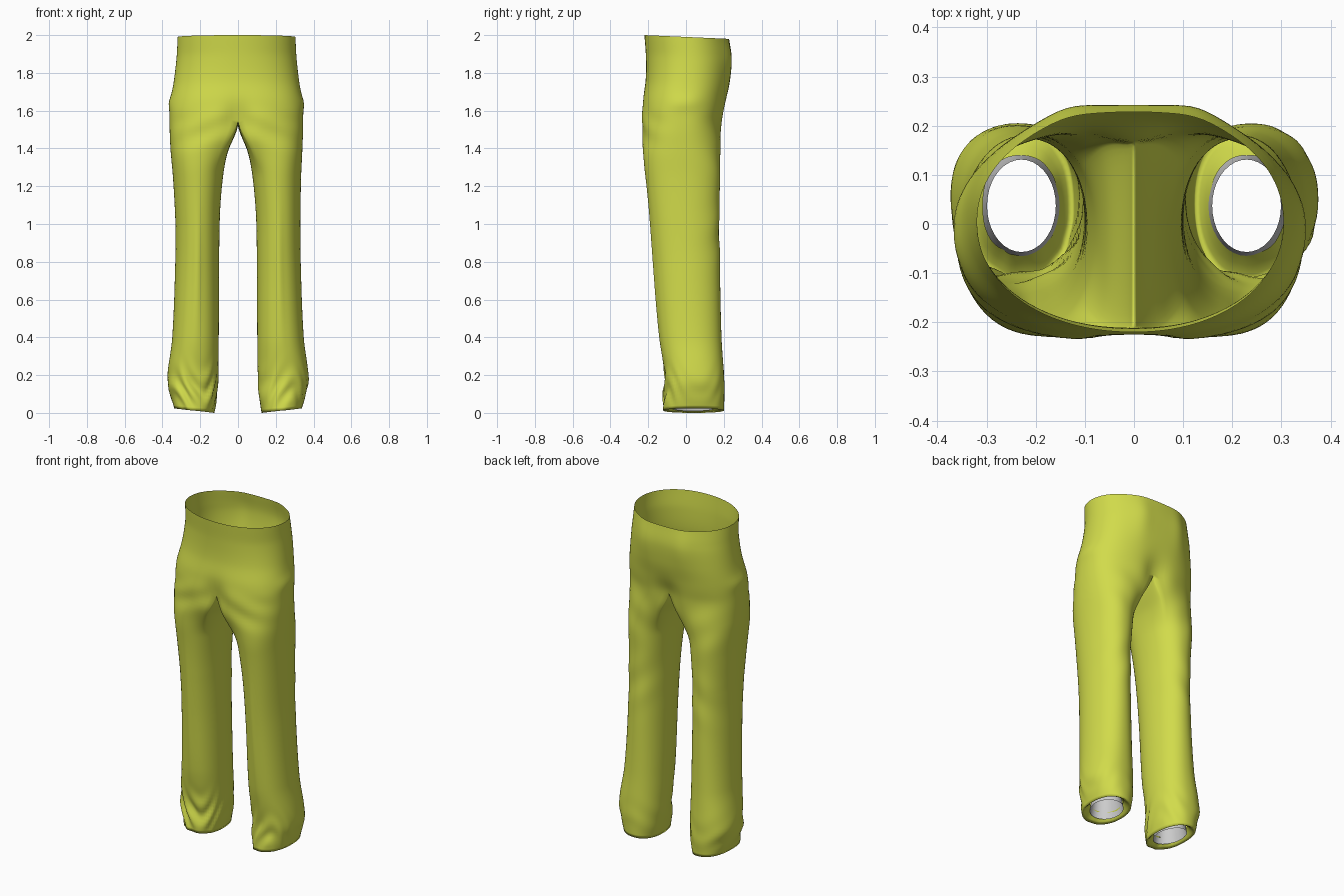
import bpy, bmesh, math
from math import sin, cos, pi, exp

if "Cube" in bpy.data.objects:
    bpy.data.objects.remove(bpy.data.objects["Cube"])

# Profile rows: z, inner x, outer x, front y, back y
ROWS = [
    (0.00, .125, .338, -.120, .200), (0.08, .112, .357, -.114, .203),
    (0.18, .105, .374, -.108, .202), (0.40, .102, .348, -.138, .188),
    (0.80, .100, .332, -.168, .179), (1.05, .095, .331, -.190, .176),
    (1.25, .077, .334, -.213, .181), (1.40, .050, .341, -.236, .189),
    (1.55, .000, .345, -.241, .198), (1.65, .000, .340, -.232, .214),
    (1.76, .000, .323, -.214, .233), (1.88, .000, .310, -.212, .242),
    (2.00, .000, .304, -.220, .228)]
CROTCH = 1.55      # height where the seat splits into two legs
SPLIT = 0.75 * pi  # part of the leg loop that continues up into the seat
N = 72             # points round one leg


def profile(z):
    """Smooth (Hermite) interpolation of the profile rows."""
    i = max(k for k in range(len(ROWS) - 1) if ROWS[k][0] <= z + 1e-9)
    a, b = ROWS[i], ROWS[i + 1]
    p, q = ROWS[max(i - 1, 0)], ROWS[min(i + 2, len(ROWS) - 1)]
    h = b[0] - a[0]
    t = (z - a[0]) / h
    out = []
    for k in range(1, 5):
        m0 = (b[k] - p[k]) / (b[0] - p[0]) * h
        m1 = (q[k] - a[k]) / (q[0] - a[0]) * h
        out.append((2*t**3 - 3*t*t + 1)*a[k] + (t**3 - 2*t*t + t)*m0
                   + (3*t*t - 2*t**3)*b[k] + (t**3 - t*t)*m1)
    out[0] = max(out[0], 0) if z < 1.549 else 0
    return out


def power(v, n):
    return math.copysign(abs(v) ** (2 / n), v)


def bump(v, width):
    return exp(-(v / width) ** 2)


def wrinkle(x, z, a, side):
    """Cloth folds, as an outward offset."""
    front, back = bump(a + pi/2, .9), bump(a - pi/2, .9)
    d = .008 * bump(a + pi/2, .16) * bump(z - .75, .40)            # pressed crease
    hem = bump(z - .12, .10) * (1.2 if side < 0 else .7)
    d += .009 * hem * (front + .2) * sin(42*z + 5*sin(2*a + side) + 2*cos(3*a))
    d += .005 * front * bump(z - 1.50, .09) * sin(40 * (z - 1.6 + .5*x))
    d += .003 * back * bump(z - 1.40, .16) * sin(26 * (z - .8*x))
    d += .003 * back * bump(z - .95, .15) * sin(26 * (z + .9*x))
    d += .008 * bump(a, .45) * bump(z - 1.64, .04)                 # pocket bulge
    return d


def point(z, a, side):
    xi, xo, yf, yb = profile(z)
    cy, ry = (yf + yb) / 2, (yb - yf) / 2
    # leg outline
    n = 2.25 - .2 * bump(z - .8, .4)
    lx = (xi + xo)/2 + (xo - xi)/2 * power(cos(a), n)
    ly = cy + ry * power(sin(a), n)
    # seat outline, or the crotch seam on the inner plane
    u = 0
    if abs(a) <= SPLIT + 1e-6:
        b = a * (pi/2) / SPLIT
        n = 2.4 - .3 * min(max((z - 1.6) / .3, 0), 1)
        sx = xi + (xo - xi) * power(max(cos(b), 0), n)
        sy = cy + ry * power(sin(b), n)
        if abs(abs(a) - SPLIT) < 1e-6:
            sx = xi
    else:
        u = (abs(a) - SPLIT) / (pi - SPLIT)
        sx, sy = xi, cy + math.copysign(ry * cos(u * pi/2), a)
    t = min(max((z - 1.25) / (CROTCH - 1.25), 0), 1)
    w = t * t * (3 - 2*t)
    x, y = lx + (sx - lx)*w, ly + (sy - ly)*w
    fade = min(x / .06, 1)
    # hollow at the front and back seams, and fuller sides of the seat back
    y -= (y - cy) * .14 * bump(x, .07) * bump(z - 1.53, .10)
    if y > cy:
        y += .012 * bump(x - .13, .06) * bump(z - 1.88, .16) * (y - cy) / ry
    d = wrinkle(x, z, a, side) * fade
    x, y = x + d * cos(a) * fade, y + d * sin(a)
    # sagging crotch, sloping hem and dipped waist
    zz = z - .03 * w * sin(u * pi/2)
    low = max(0, 1 - z / .15)
    zz += low * (.012 + .012 * cos(a))
    zz -= max(0, (z - 1.85) / .15) * .010 * (1 - (cy - y) / ry)
    if side < 0 and z > 1.0:
        x *= 1 + .05 * min((z - 1.0) / .4, 1)
    return side * x, y, zz


def loft(bm, rings, closed):
    for r, s in zip(rings, rings[1:]):
        m = len(r)
        for i in range(m if closed else m - 1):
            j = (i + 1) % m
            bm.faces.new((r[i], r[j], s[j], s[i]))


def finish(bm, name, mat=None):
    bmesh.ops.remove_doubles(bm, verts=bm.verts, dist=.0004)
    bmesh.ops.recalc_face_normals(bm, faces=bm.faces)
    me = bpy.data.meshes.new(name)
    bm.to_mesh(me)
    bm.free()
    for p in me.polygons:
        p.use_smooth = True
    ob = bpy.data.objects.new(name, me)
    bpy.context.collection.objects.link(ob)
    if mat:
        me.materials.append(mat)
    return ob


cloth = bpy.data.materials.new("yellow_green_cloth")
cloth.diffuse_color = (.64, .71, .07, 1)
cloth.use_nodes = True
cloth.node_tree.nodes["Principled BSDF"].inputs["Base Color"].default_value = cloth.diffuse_color

# Trousers: two legs with turned-in hems, joined to the seat halves
loop = [-pi + 2*pi*i/N for i in range(N)]
arc = [a for a in loop if abs(a) <= SPLIT + 1e-6]
bm = bmesh.new()
for side in (1, -1):
    leg_z = [CROTCH * k / 80 for k in range(81)]
    legs = [[bm.verts.new(point(z, a, side)) for a in loop] for z in leg_z]
    hem = []
    for gx, gy, lift in ((.90, .88, .010), (.81, .76, .025), (.72, .63, .050)):
        hem.append([bm.verts.new((side*.23 + (v.co.x - side*.23)*gx,
                                  .037 + (v.co.y - .037)*gy, v.co.z + lift))
                    for v in legs[0]])
    loft(bm, hem[::-1] + legs, True)
    seat_z = [CROTCH + (2 - CROTCH) * k / 26 for k in range(27)]
    loft(bm, [[bm.verts.new(point(z, a, side)) for a in arc] for z in seat_z], False)
trousers = finish(bm, "trousers", cloth)

# Grey ankle linings inside the hems
for side, name in ((1, "right_ankle_lining"), (-1, "left_ankle_lining")):
    bm = bmesh.new()
    rings = []
    for z, rx, ry in ((.020, .082, .108), (.05, .078, .103), (.10, .072, .097), (.15, .070, .094)):
        rings.append([bm.verts.new((side*(.229 + rx*cos(a)), .037 + ry*sin(a),
                                    z + .010*cos(a))) for a in loop[::2]])
    loft(bm, rings, True)
    finish(bm, name)
